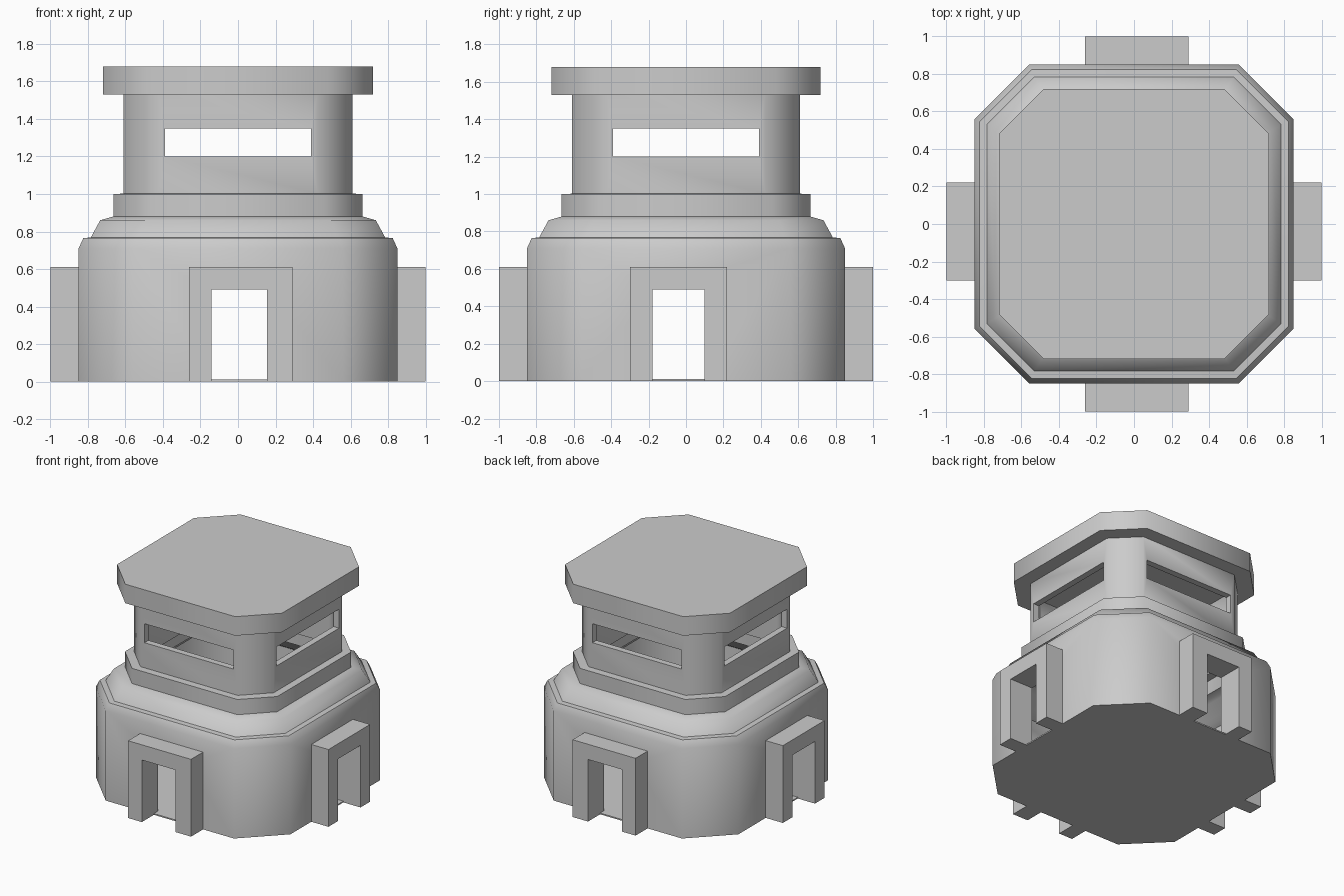
import bpy, bmesh
from math import radians

if "Cube" in bpy.data.objects:
    bpy.data.objects.remove(bpy.data.objects["Cube"])


def finish(bm, name):
    bmesh.ops.recalc_face_normals(bm, faces=bm.faces[:])
    me = bpy.data.meshes.new(name)
    bm.to_mesh(me)
    bm.free()
    ob = bpy.data.objects.new(name, me)
    bpy.context.collection.objects.link(ob)
    return ob


def loft(name, profile, inset=0.0):
    """Stack chamfered squares given as (half width, half flat length, z)."""
    bm = bmesh.new()
    rings = []
    for w, c, z in profile:
        w, c = w - inset, c - inset * 0.41
        pts = [(c, -w), (w, -c), (w, c), (c, w), (-c, w), (-w, c), (-w, -c), (-c, -w)]
        rings.append([bm.verts.new((x, y, z)) for x, y in pts])
    for a, b in zip(rings, rings[1:]):
        for i in range(8):
            j = (i + 1) % 8
            bm.faces.new((a[i], a[j], b[j], b[i]))
    bm.faces.new(rings[0])
    bm.faces.new(rings[-1])
    return finish(bm, name)


def box(name, lo, hi):
    bm = bmesh.new()
    bmesh.ops.create_cube(bm, size=1)
    for v in bm.verts:
        v.co = [l + (k + 0.5) * (h - l) for k, l, h in zip(v.co, lo, hi)]
    return finish(bm, name)


def cut(target, cutter):
    m = target.modifiers.new("cut", 'BOOLEAN')
    m.operation, m.solver, m.object = 'DIFFERENCE', 'EXACT', cutter
    bpy.context.view_layer.objects.active = target
    bpy.ops.object.modifier_apply(modifier=m.name)
    bpy.data.objects.remove(cutter)


def smooth(ob):
    bpy.ops.object.select_all(action='DESELECT')
    ob.select_set(True)
    bpy.context.view_layer.objects.active = ob
    bpy.ops.object.shade_smooth_by_angle(angle=radians(50))


# Hollow bunker walls: base, stepped shoulder and lookout
body = loft("bunker_walls", [
    (0.85, 0.56, 0), (0.85, 0.56, 0.71), (0.825, 0.545, 0.765), (0.785, 0.53, 0.768),
    (0.735, 0.50, 0.86), (0.665, 0.46, 0.88), (0.665, 0.46, 1.0),
    (0.61, 0.425, 1.002), (0.61, 0.425, 1.54)])
cut(body, loft("cavity", [
    (0.85, 0.56, 0.01), (0.85, 0.56, 0.69), (0.785, 0.53, 0.73), (0.735, 0.50, 0.82),
    (0.665, 0.46, 0.84), (0.665, 0.46, 0.95), (0.61, 0.425, 0.96), (0.61, 0.425, 1.525)],
    inset=0.05))

# Doorways and window slots run through both opposite walls
cut(body, box("door_x", (-2, -0.18, 0.01), (2, 0.10, 0.49)))
cut(body, box("door_y", (-0.14, -2, 0.01), (0.155, 2, 0.49)))
cut(body, box("window_x", (-2, -0.39, 1.20), (2, 0.39, 1.35)))
cut(body, box("window_y", (-0.39, -2, 1.20), (0.39, 2, 1.35)))
smooth(body)

# Overhanging roof slab
smooth(loft("roof", [(0.72, 0.48, 1.53), (0.72, 0.48, 1.68)]))


# Door frames: an arch profile extruded outward on each side
def door_frame(name, outer, inner, d0, d1, along_x):
    (a, b), (c, d) = outer, inner
    prof = [(a, 0), (a, 0.61), (b, 0.61), (b, 0), (d, 0), (d, 0.49), (c, 0.49), (c, 0)]
    bm = bmesh.new()
    ends = [[bm.verts.new((t, u, z) if along_x else (u, t, z)) for u, z in prof]
            for t in (d0, d1)]
    for e in ends:
        bm.faces.new(e)
    for i in range(8):
        j = (i + 1) % 8
        bm.faces.new((ends[0][i], ends[0][j], ends[1][j], ends[1][i]))
    finish(bm, name)


for s, fb, lr in ((-1, "front", "left"), (1, "back", "right")):
    door_frame(fb + "_door_frame", (-0.26, 0.29), (-0.14, 0.155), s * 0.82, s, False)
    door_frame(lr + "_door_frame", (-0.30, 0.22), (-0.18, 0.10), s * 0.82, s, True)
